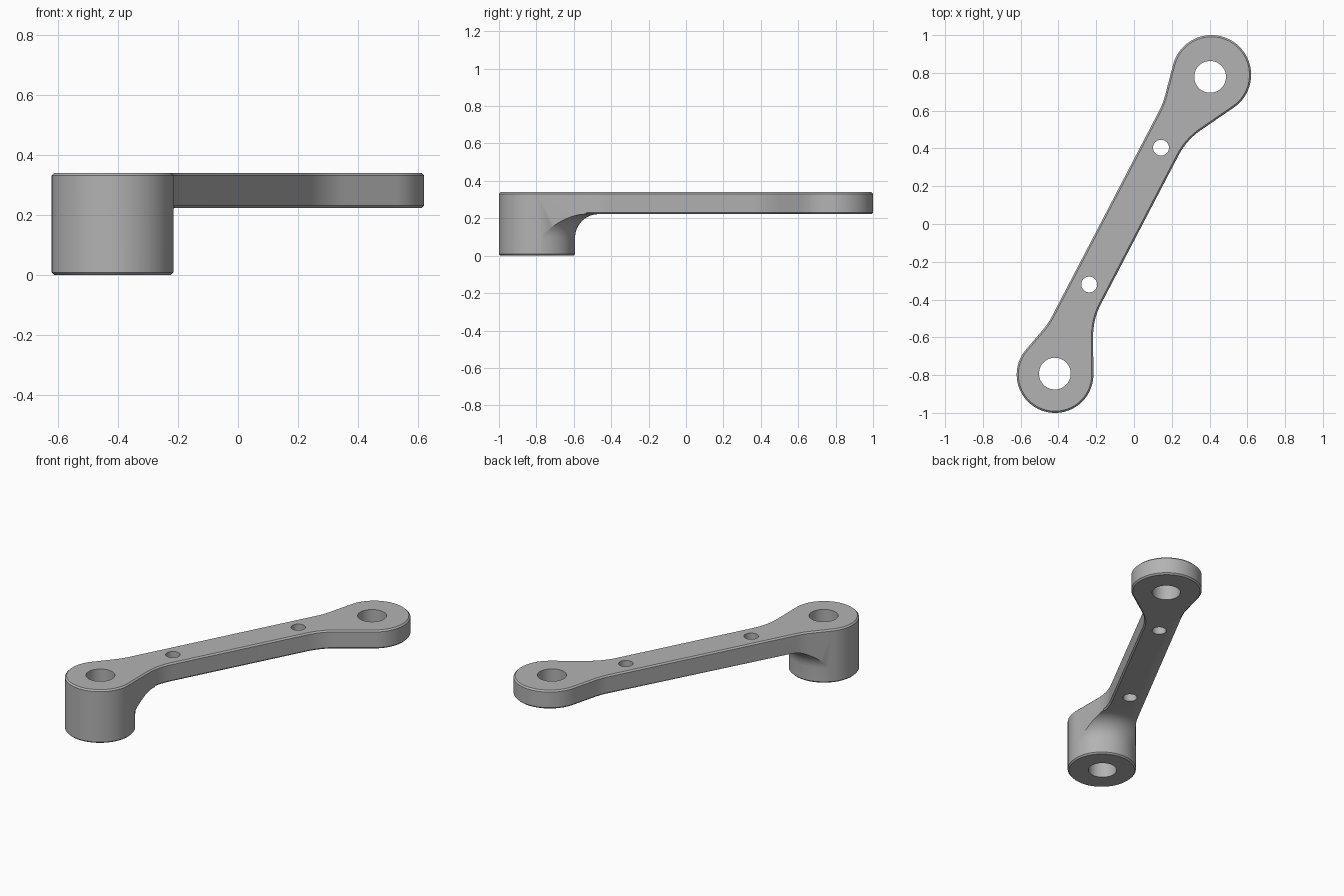
import bpy, bmesh, math
from mathutils import Vector

cube = bpy.data.objects.get("Cube")
if cube:
    bpy.data.objects.remove(cube, do_unlink=True)

# Main dimensions
TOP, UNDER, CHAMFER = 0.34, 0.222, 0.009
LOW, LOW_R = Vector((-0.418, -0.797)), 0.203
HIGH, HIGH_R = Vector((0.410, 0.790)), 0.21
ARM_LEFT, ARM_RIGHT = 0.157, -0.043
FLARE_R, BLEND_R = 0.125, 0.37

span = (HIGH - LOW).length
along = (HIGH - LOW).normalized()
across = Vector((-along.y, along.x))


def polar(centre_u, radius, degrees):
    a = math.radians(degrees)
    return Vector((centre_u + radius * math.cos(a), radius * math.sin(a)))


def arc(centre_u, radius, start, end, steps=90):
    return [polar(centre_u, radius, start + (end - start) * i / steps) for i in range(steps + 1)]


def blend(touch, edge, taper, sign):
    """Curve joining the straight taper off a boss to the arm edge, boss end first."""
    a = math.radians(taper)
    corner = Vector((touch.x + sign * abs(touch.y - edge) / math.tan(a), edge))
    reach = BLEND_R * math.tan(a / 2)
    p = corner + (touch - corner).normalized() * reach
    q = corner + Vector((sign * reach, 0))
    ts = [i / 8 for i in range(9)]
    return [p * (1 - t) ** 2 + corner * 2 * t * (1 - t) + q * t * t for t in ts]


# Outline of the link, counter-clockwise
wide, slim = 28, 13
low_arc = arc(0, LOW_R, 90 - slim, 270 + wide)
high_arc = arc(span, HIGH_R, 270 - wide, 450 + slim)
outline = low_arc + blend(low_arc[-1], ARM_RIGHT, wide, 1)
outline += blend(high_arc[0], ARM_RIGHT, wide, -1)[::-1] + high_arc
outline += blend(high_arc[-1], ARM_LEFT, slim, -1)
outline += blend(low_arc[0], ARM_LEFT, slim, 1)[::-1]
outline = [LOW + along * p.x + across * p.y for p in outline]


def inset(points, d):
    result = []
    for i, p in enumerate(points):
        t = (points[(i + 1) % len(points)] - points[i - 1]).normalized()
        result.append(p + Vector((-t.y, t.x)) * d)
    return result


def make_object(name, bm):
    bmesh.ops.recalc_face_normals(bm, faces=bm.faces[:])
    mesh = bpy.data.meshes.new(name)
    bm.to_mesh(mesh)
    bm.free()
    obj = bpy.data.objects.new(name, mesh)
    bpy.context.collection.objects.link(obj)
    return obj


def join_rings(bm, rings, closed=False):
    count = len(rings[0])
    for k in range(len(rings) if closed else len(rings) - 1):
        a, b = rings[k], rings[(k + 1) % len(rings)]
        for i in range(count):
            j = (i + 1) % count
            bm.faces.new((a[i], a[j], b[j], b[i]))


def subtract(obj, cutter):
    mod = obj.modifiers.new("cut", 'BOOLEAN')
    mod.operation, mod.solver, mod.object = 'DIFFERENCE', 'EXACT', cutter
    graph = bpy.context.evaluated_depsgraph_get()
    mesh = bpy.data.meshes.new_from_object(obj.evaluated_get(graph))
    obj.modifiers.clear()
    obj.data = mesh
    bpy.data.objects.remove(cutter, do_unlink=True)


# Full-height body with a chamfered top rim
bm = bmesh.new()
levels = [(outline, 0), (outline, TOP - CHAMFER), (inset(outline, CHAMFER), TOP)]
rings = [[bm.verts.new((p.x, p.y, z)) for p in pts] for pts, z in levels]
join_rings(bm, rings)
bm.faces.new(rings[0])
bm.faces.new(rings[-1])
link = make_object("link_arm", bm)

# Turned cutter: leaves the tall boss and the flare beneath the arm
wall = LOW_R + 0.001
profile = [(wall - CHAMFER - 0.05, -0.05), (wall, CHAMFER)]
for i in range(15):
    a = math.radians(90 * i / 14)
    profile.append((wall + FLARE_R * (1 - math.cos(a)), UNDER - FLARE_R * (1 - math.sin(a))))
profile += [(3, UNDER), (3, -0.05)]
bm = bmesh.new()
segments = 120
rings = []
for radius, z in profile:
    turn = [math.tau * i / segments for i in range(segments)]
    rings.append([bm.verts.new((LOW.x + radius * math.cos(a), LOW.y + radius * math.sin(a), z))
                  for a in turn])
join_rings(bm, rings, closed=True)
subtract(link, make_object("underside_cutter", bm))

# Chamfer the lower rim of the arm
bm = bmesh.new()
bm.from_mesh(link.data)
bmesh.ops.remove_doubles(bm, verts=bm.verts[:], dist=0.0001)
bmesh.ops.dissolve_limit(bm, angle_limit=0.008, verts=bm.verts[:], edges=bm.edges[:])
bm.normal_update()
rim = []
for e in bm.edges:
    if len(e.link_faces) == 2 and all(abs(v.co.z - UNDER) < 0.0005 for v in e.verts):
        nz = sorted(f.normal.z for f in e.link_faces)
        if nz[0] < -0.9 and abs(nz[1]) < 0.3:
            rim.append(e)
bmesh.ops.bevel(bm, geom=rim, offset=CHAMFER, segments=1, affect='EDGES', clamp_overlap=False)
bm.to_mesh(link.data)
bm.free()

# Through holes: two large in the bosses, two small in the arm
holes = [(-0.419, -0.792, 0.084), (0.403, 0.779, 0.084),
         (0.143, 0.404, 0.042), (-0.237, -0.320, 0.042)]
for x, y, radius in holes:
    bpy.ops.mesh.primitive_cylinder_add(vertices=64, radius=radius, depth=1, location=(x, y, 0.2))
    subtract(link, bpy.context.object)

# Plain grey metal
grey = bpy.data.materials.new("plain_grey")
grey.use_nodes = True
grey.diffuse_color = (0.45, 0.45, 0.45, 1)
grey.node_tree.nodes["Principled BSDF"].inputs["Base Color"].default_value = (0.45, 0.45, 0.45, 1)
link.data.materials.clear()
link.data.materials.append(grey)

bpy.ops.object.select_all(action='DESELECT')
link.select_set(True)
bpy.context.view_layer.objects.active = link
bpy.ops.object.shade_smooth_by_angle(angle=math.radians(30))
